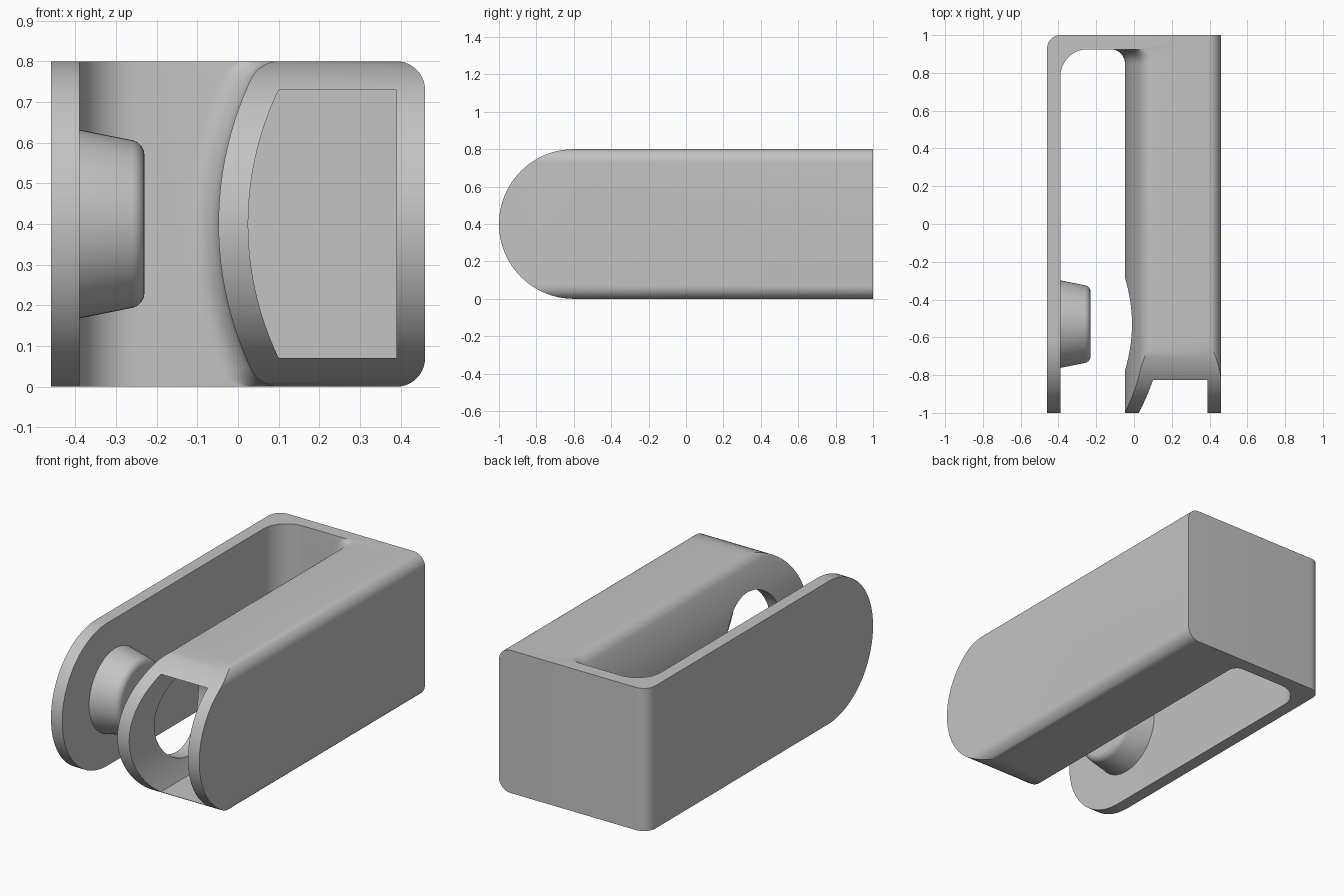
import bpy, bmesh, math
from mathutils import Matrix, Vector

if "Cube" in bpy.data.objects:
    bpy.data.objects.remove(bpy.data.objects["Cube"], do_unlink=True)

grey = bpy.data.materials.new("plain grey")
grey.use_nodes = True
colour = (0.55, 0.55, 0.55, 1)
grey.diffuse_color = colour
grey.node_tree.nodes["Principled BSDF"].inputs["Base Color"].default_value = colour


def finish(name, bm):
    """Turn a bmesh into a linked object."""
    bmesh.ops.recalc_face_normals(bm, faces=bm.faces)
    mesh = bpy.data.meshes.new(name)
    bm.to_mesh(mesh)
    bm.free()
    mesh.materials.append(grey)
    ob = bpy.data.objects.new(name, mesh)
    bpy.context.collection.objects.link(ob)
    return ob


def loft(rings):
    """Closed solid through rings with equal point counts."""
    bm = bmesh.new()
    rows = [[bm.verts.new(p) for p in ring] for ring in rings]
    for a, b in zip(rows, rows[1:]):
        for i in range(len(a)):
            j = (i + 1) % len(a)
            bm.faces.new((a[i], a[j], b[j], b[i]))
    bm.faces.new(rows[0])
    bm.faces.new(rows[-1])
    return bm


def round_edges(bm, radius, test, segments=10):
    edges = [e for e in bm.edges if test(e.verts[0].co, e.verts[1].co)]
    bmesh.ops.bevel(bm, geom=edges, offset=radius, segments=segments,
                    profile=0.5, affect='EDGES')


def boolean(target, cutter, operation):
    mod = target.modifiers.new(operation, 'BOOLEAN')
    mod.object, mod.operation, mod.solver = cutter, operation, 'EXACT'
    bpy.context.view_layer.objects.active = target
    bpy.ops.object.modifier_apply(modifier=mod.name)
    bpy.data.objects.remove(cutter, do_unlink=True)


def smooth(ob):
    bpy.ops.object.select_all(action='DESELECT')
    ob.select_set(True)
    bpy.context.view_layer.objects.active = ob
    bpy.ops.object.shade_smooth_by_angle(angle=math.radians(30))


W, H, WALL, MID = 0.46, 0.8, 0.07, 0.4
ARC_X, ARC_R = 0.788, 0.836      # bulged inner wall
PLUG_Y = -0.53

# Body: bar with two rounded long edges
bm = bmesh.new()
bmesh.ops.create_cube(bm, size=1)
bmesh.ops.scale(bm, vec=(W + 0.6, 2.4, H), verts=bm.verts)
bmesh.ops.translate(bm, vec=((W - 0.6) / 2, 0, MID), verts=bm.verts)
round_edges(bm, WALL, lambda a, b: min(a.x, b.x) > W - 0.01 and abs(a.z - b.z) < 0.01)
body = finish("body", bm)

# Side outline: semicircular front, square back with one rounded upright edge
outline = [(-0.6 - MID * math.sin(t), MID + MID * math.cos(t))
           for t in (math.pi * i / 48 for i in range(49))]
outline += [(-0.6, -0.1), (1, -0.1), (1, 0.9), (-0.6, 0.9)]
bm = loft([[(x, y, z) for y, z in outline] for x in (-W, 0.6)])
round_edges(bm, WALL, lambda a, b: min(a.y, b.y) > 0.99 and max(a.x, b.x) < 0)
boolean(body, finish("outline_cutter", bm), 'INTERSECT')


# Slot: bulged side flares into the top and bottom with a fillet
def bulge(h, radius=ARC_R):
    return ARC_X - math.sqrt(radius ** 2 - h * h)


F = 0.075
fillet_x = ARC_X - math.sqrt((ARC_R - F) ** 2 - (MID - F) ** 2)
start = math.atan2(MID - F, ARC_X - fillet_x)
upper = [(ARC_X - ARC_R * math.cos(start * i / 14), ARC_R * math.sin(start * i / 14))
         for i in range(15)]
for i in range(1, 9):
    t = start + (math.pi / 2 - start) * i / 8
    upper.append((fillet_x - F * math.cos(t), MID - F + F * math.sin(t)))
upper.append((upper[-1][0], 0.5))
side = [(x, MID - h) for x, h in reversed(upper[1:])] + [(x, MID + h) for x, h in upper]

END, RL, RR = 0.925, 0.145, 0.075


def inset(y, r):
    d = max(0, y - (END - r))
    return r - math.sqrt(max(0, r * r - d * d))


stations = [-1.2] + [END - RL + RL * math.sin(math.pi / 2 * i / 16) for i in range(17)]
rings = []
for y in stations:
    left = -W + WALL + inset(y, RL)
    rings.append([(x - inset(y, RR), y, z) for x, z in side]
                 + [(left, y, 0.9), (left, y, -0.1)])
boolean(body, finish("slot_cutter", loft(rings)), 'DIFFERENCE')

# Cavity: open at the front, following the bulged wall
hh = MID - WALL
inner = [(bulge(hh * i / 12, ARC_R - WALL - 0.003), MID + hh * i / 12) for i in range(-12, 13)]
inner += [(W - WALL, H - WALL), (W - WALL, WALL)]
bm = loft([[(x, y, z) for x, z in inner] for y in (-1.2, 0.93)])
boolean(body, finish("cavity_cutter", bm), 'DIFFERENCE')


def cone(r1, r2, x1, x2):
    """Tapered cylinder along x on the plug axis."""
    bm = bmesh.new()
    place = Matrix.Translation(Vector(((x1 + x2) / 2, PLUG_Y, MID)))
    bmesh.ops.create_cone(bm, cap_ends=True, segments=64, radius1=r1, radius2=r2,
                          depth=x2 - x1, matrix=place @ Matrix.Rotation(math.pi / 2, 4, 'Y'))
    return bm


# Round hole through the bulged wall
boolean(body, finish("hole_cutter", cone(0.247, 0.247, -0.2, 0.2)), 'DIFFERENCE')
smooth(body)

# Plug: tapered stud on the thin wall, facing the hole
bm = cone(0.234, 0.2, -0.4, -0.23)
round_edges(bm, 0.03, lambda a, b: min(a.x, b.x) > -0.24, 5)
smooth(finish("plug", bm))
